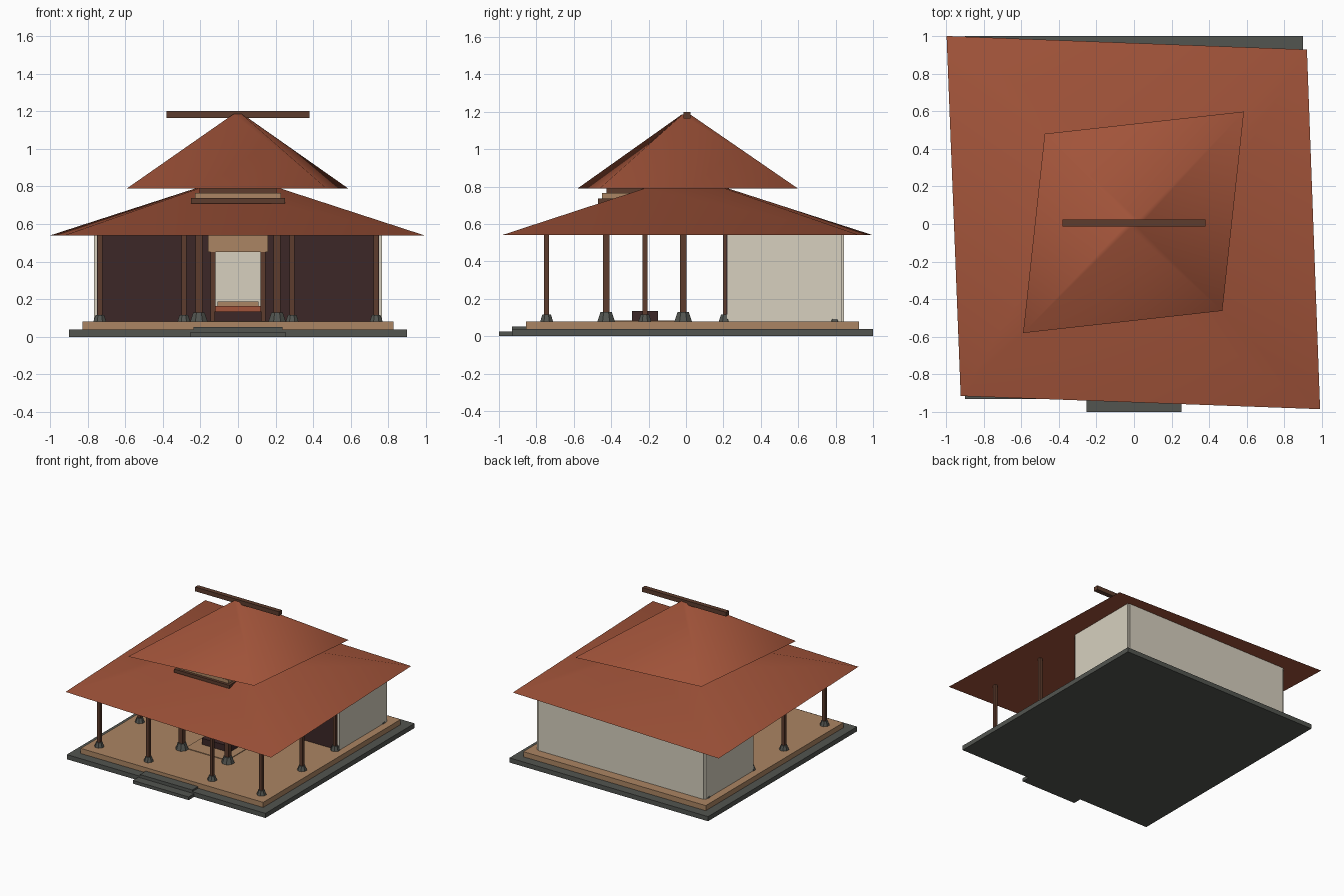
import bpy, bmesh, math
from mathutils import Matrix

cube = bpy.data.objects.get("Cube")
if cube:
    bpy.data.objects.remove(cube, do_unlink=True)


def material(name, rgb):
    m = bpy.data.materials.new(name)
    m.use_nodes = True
    m.diffuse_color = (*rgb, 1)
    m.node_tree.nodes["Principled BSDF"].inputs["Base Color"].default_value = (*rgb, 1)
    return m


ROOF = material("terracotta_tile", (0.36, 0.088, 0.042))
WOOD = material("brown_wood", (0.11, 0.045, 0.026))
DARK = material("dark_wood", (0.045, 0.02, 0.02))
TAN = material("light_wood", (0.41, 0.235, 0.125))
CREAM = material("cream_plaster", (0.68, 0.63, 0.52))
STONE = material("grey_stone", (0.085, 0.09, 0.08))


def finish(name, bm, mat):
    bmesh.ops.recalc_face_normals(bm, faces=bm.faces)
    mesh = bpy.data.meshes.new(name)
    bm.to_mesh(mesh)
    bm.free()
    mesh.materials.append(mat)
    ob = bpy.data.objects.new(name, mesh)
    bpy.context.collection.objects.link(ob)
    return ob


def box(name, mat, x, y, z):
    """Box from (low, high) ranges on each axis."""
    bm = bmesh.new()
    bmesh.ops.create_cube(bm, size=1)
    for v in bm.verts:
        for i, (lo, hi) in enumerate((x, y, z)):
            v.co[i] = lo if v.co[i] < 0 else hi
    return finish(name, bm, mat)


def span(half, centre=0):
    return (centre - half, centre + half)


def roof(name, corners, z0, z1, shrink, angle):
    """Closed four-sided roof narrowing to a small flat top."""
    bm = bmesh.new()
    low = [bm.verts.new((x, y, z0)) for x, y in corners]
    top = [bm.verts.new((x * shrink, y * shrink, z1)) for x, y in corners]
    bm.faces.new(low)
    bm.faces.new(top)
    for i in range(4):
        j = (i + 1) % 4
        bm.faces.new((low[i], low[j], top[j], top[i]))
    ob = finish(name, bm, ROOF)
    bpy.ops.object.select_all(action='DESELECT')
    ob.select_set(True)
    bpy.context.view_layer.objects.active = ob
    bpy.ops.object.shade_smooth_by_angle(angle=math.radians(angle))


FLOOR, EAVE = 0.08, 0.545


def post(name, x, y, half, radius, height):
    """Square post on a tapered stone foot."""
    box(name, WOOD, span(half, x), span(half, y), (FLOOR, EAVE))
    bm = bmesh.new()
    spin = Matrix.Translation((x, y, FLOOR + height / 2)) @ Matrix.Rotation(math.pi / 8, 4, 'Z')
    bmesh.ops.create_cone(bm, cap_ends=True, segments=8, radius1=radius,
                          radius2=radius * 0.65, depth=height, matrix=spin)
    finish(name + "_foot", bm, STONE)


# Platform and steps
box("stone_base", STONE, span(0.9), (-0.93, 1.0), (0, 0.038))
box("lower_step", STONE, span(0.253), (-1.0, -0.9), (0, 0.026))
box("upper_step", STONE, span(0.237), (-0.93, -0.84), (0.026, 0.052))
box("floor", TAN, span(0.827), (-0.855, 0.925), (0.038, FLOOR))

# Posts: outer veranda row, side posts and four main pillars
for side, s in (("right", -1), ("left", 1)):
    for label, x, y in (("front_corner", 0.735, -0.745), ("front_inner", 0.288, -0.745),
                        ("side", 0.735, -0.22), ("wall", 0.735, 0.21),
                        ("back_corner", 0.735, 0.795)):
        post(f"{side}_{label}_post", s * x, y, 0.013, 0.037, 0.037)
    for label, y in (("front", -0.427), ("back", -0.015)):
        post(f"{side}_{label}_main_pillar", s * 0.208, y, 0.018, 0.05, 0.05)

# Enclosed room with a central doorway
for side, s in (("right", -1), ("left", 1)):
    box(side + "_wall", CREAM, sorted((s * 0.745, s * 0.765)), (0.22, 0.835), (FLOOR, EAVE))
    box(side + "_front_panel", DARK, sorted((s * 0.14, s * 0.75)), (0.215, 0.235), (FLOOR, EAVE))
    box(side + "_door_jamb", WOOD, sorted((s * 0.12, s * 0.145)), (0.205, 0.24), (FLOOR, 0.455))
box("back_wall", CREAM, span(0.75), (0.825, 0.845), (FLOOR, EAVE))
box("door_lintel", TAN, span(0.16), (0.2, 0.24), (0.45, EAVE))

# Furnishings
box("floor_mat", TAN, span(0.19), span(0.19, -0.22), (FLOOR, 0.085))
box("low_table", DARK, span(0.125), span(0.07, -0.22), (0.085, 0.135))
box("bed_frame", ROOF, span(0.125), (0.5, 0.7), (FLOOR, 0.165))
box("bed_top", TAN, span(0.11), (0.51, 0.69), (0.165, 0.187))

# Stacked beams between the roofs
for name, mat, half, z in (("lower_beam_tier", WOOD, 0.25, (0.71, 0.737)),
                           ("middle_beam_tier", TAN, 0.228, (0.737, 0.765)),
                           ("upper_beam_tier", WOOD, 0.205, (0.765, 0.79))):
    box(name, mat, span(half), span(half, -0.22), z)

# Roofs and ridge
roof("lower_roof", [(-0.997, 1.0), (0.92, 0.928), (0.99, -0.985), (-0.922, -0.915)],
     0.54, 0.79, 0.225, 35)
roof("upper_roof", [(-0.475, 0.48), (0.585, 0.598), (0.47, -0.462), (-0.59, -0.58)],
     0.79, 1.185, 0.04, 60)
box("ridge_beam", WOOD, span(0.38), span(0.019, 0.006), (1.165, 1.2))
